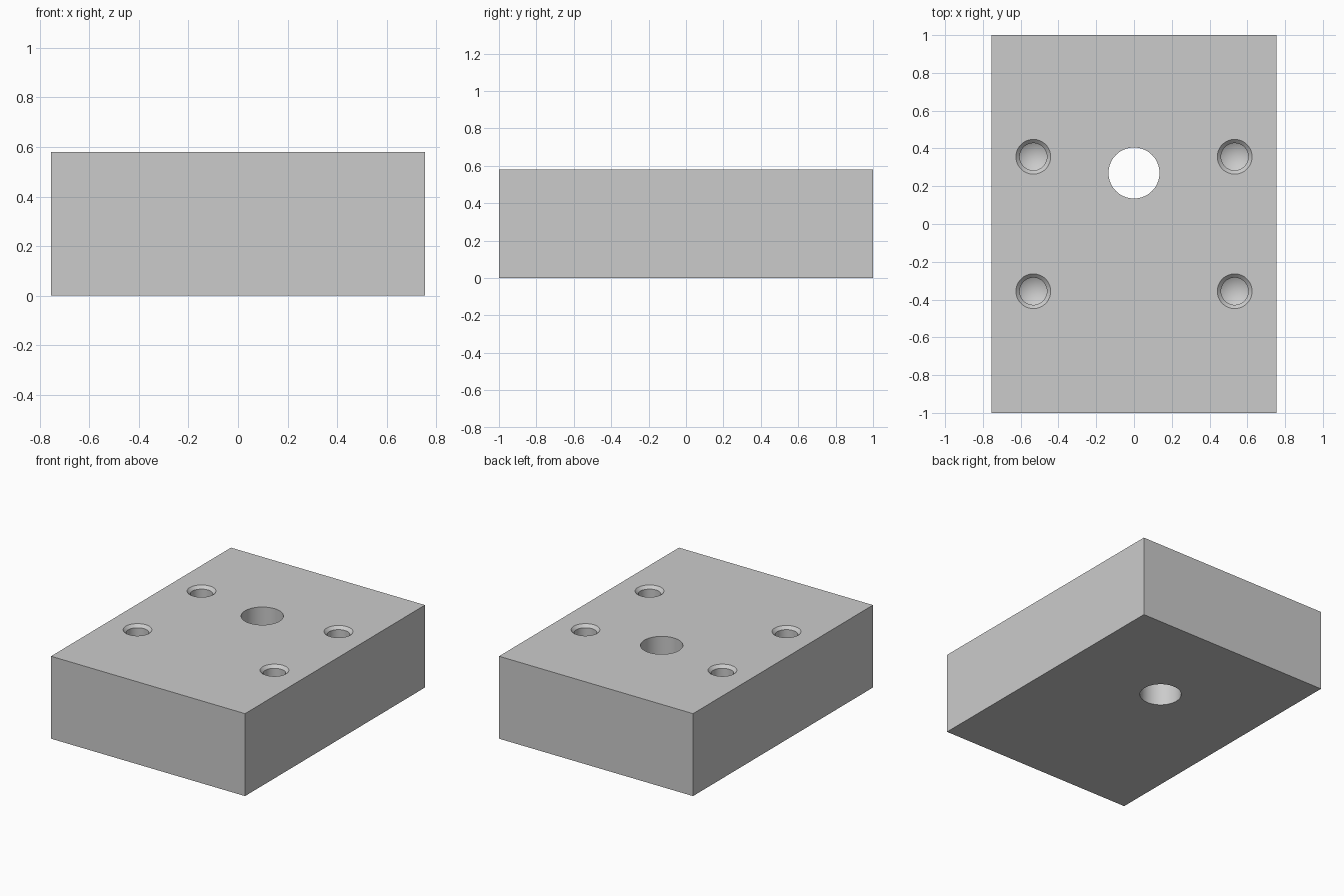
import bpy, bmesh, math

if "Cube" in bpy.data.objects:
    bpy.data.objects.remove(bpy.data.objects["Cube"])

W, L, H = 1.51, 2.0, 0.58
SEG = 64


def lathe(name, profile, x, y):
    """Closed revolved solid from (radius, z) points, bottom to top; radius 0 = apex."""
    bm = bmesh.new()
    rings = []
    for r, z in profile:
        if r == 0:
            rings.append([bm.verts.new((x, y, z))] * SEG)
        else:
            rings.append([bm.verts.new((x + r * math.cos(2 * math.pi * i / SEG),
                                        y + r * math.sin(2 * math.pi * i / SEG), z))
                          for i in range(SEG)])
    for a, b in zip(rings, rings[1:]):
        for i in range(SEG):
            j = (i + 1) % SEG
            bm.faces.new(list(dict.fromkeys((a[i], a[j], b[j], b[i]))))
    for ring in (rings[0], rings[-1]):
        if ring[0] is not ring[1]:
            bm.faces.new(ring)
    bmesh.ops.recalc_face_normals(bm, faces=bm.faces)
    me = bpy.data.meshes.new(name)
    bm.to_mesh(me)
    bm.free()
    ob = bpy.data.objects.new(name, me)
    bpy.context.collection.objects.link(ob)
    ob.hide_render = True
    return ob


# Main block
bpy.ops.mesh.primitive_cube_add(size=1, location=(0, 0, H / 2))
block = bpy.context.object
block.name = "mounting_block"
block.scale = (W, L, H)
bpy.ops.object.transform_apply(location=True, rotation=False, scale=True)

# Through bore
cutters = [lathe("bore_cutter", [(0.135, -0.1), (0.135, H + 0.1)], 0, 0.27)]

# Four blind drilled holes: drill-point bottom, straight wall, chamfered mouth
R, CH, DEPTH = 0.072, 0.02, 0.36
tip = R / math.tan(math.radians(59))
hole = [(0, H - DEPTH - tip), (R, H - DEPTH), (R, H - CH), (R + CH + 0.05, H + 0.05)]
for sx in (-1, 1):
    for sy in (-1, 1):
        cutters.append(lathe("screw_hole_cutter", hole, sx * 0.533, sy * 0.356))

# Cut the holes and discard the cutters
for c in cutters:
    m = block.modifiers.new("cut", 'BOOLEAN')
    m.operation = 'DIFFERENCE'
    m.solver = 'EXACT'
    m.object = c
    bpy.context.view_layer.objects.active = block
    bpy.ops.object.modifier_apply(modifier=m.name)
    bpy.data.objects.remove(c, do_unlink=True)

# Smooth hole walls, sharp edges elsewhere
bpy.ops.object.select_all(action='DESELECT')
block.select_set(True)
bpy.context.view_layer.objects.active = block
bpy.ops.object.shade_smooth_by_angle(angle=math.radians(30))
